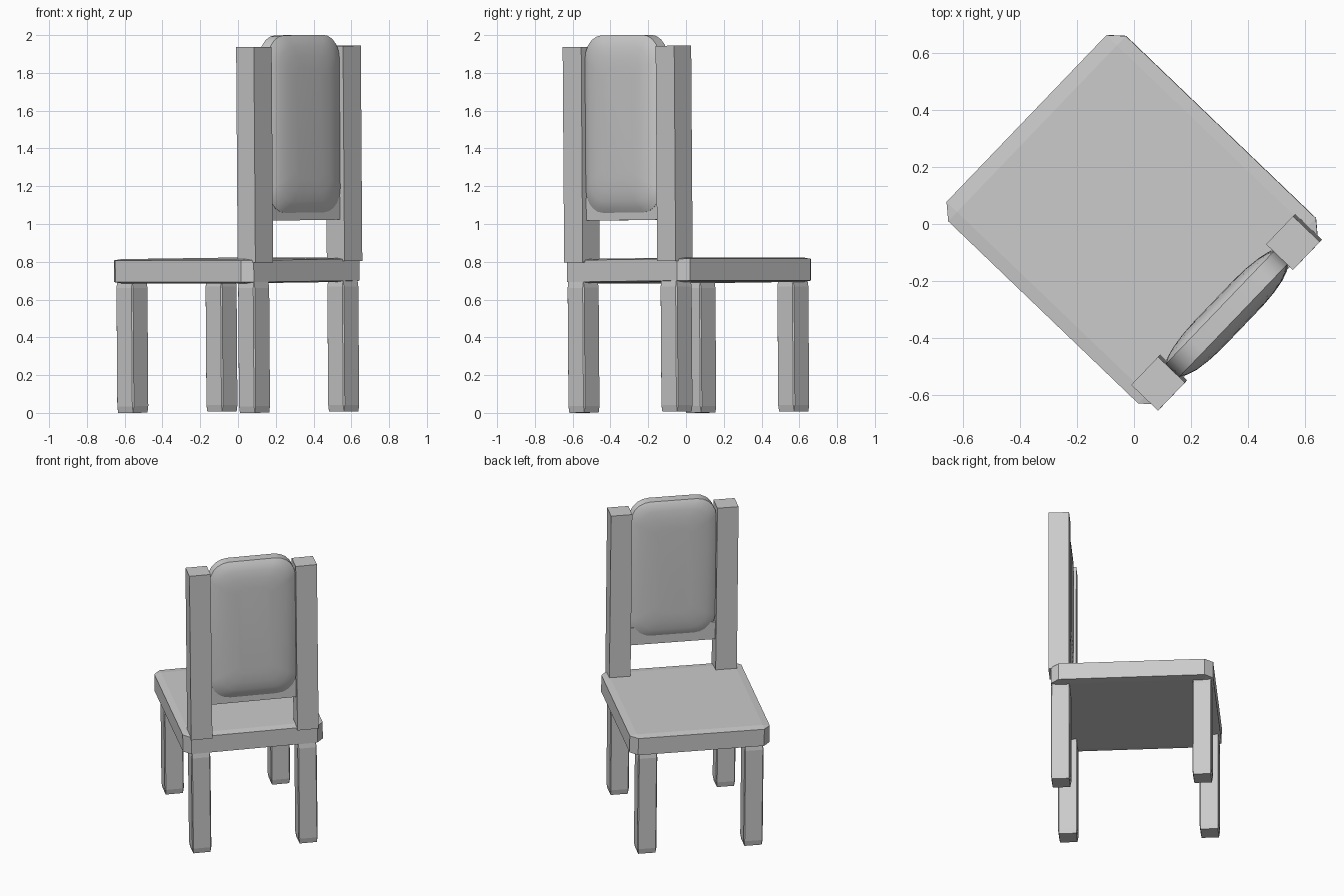
import bpy, bmesh
from math import radians, cos, sin, pi
from mathutils import Matrix, Vector

if "Cube" in bpy.data.objects:
    bpy.data.objects.remove(bpy.data.objects["Cube"])

# The whole chair is turned 46 degrees and leans very slightly
TURN = (Matrix.Rotation(0.007, 4, 'X') @ Matrix.Rotation(-0.007, 4, 'Y')
        @ Matrix.Rotation(radians(46.2), 4, 'Z'))
CX = 0.012  # chair's centre line across its width


def finish(bm, name):
    bmesh.ops.recalc_face_normals(bm, faces=bm.faces)
    bm.transform(TURN)
    me = bpy.data.meshes.new(name)
    bm.to_mesh(me)
    bm.free()
    ob = bpy.data.objects.new(name, me)
    bpy.context.collection.objects.link(ob)
    return ob


def box(name, lo, hi, bevel=0.0):
    """Box whose chamfer is proportional to its dimensions."""
    lo, hi = Vector(lo), Vector(hi)
    bm = bmesh.new()
    bmesh.ops.create_cube(bm, size=1)
    if bevel:
        bmesh.ops.bevel(bm, geom=bm.edges[:], offset=bevel, segments=1,
                        affect='EDGES', profile=0.5)
    size = hi - lo
    bm.transform(Matrix.Translation((lo + hi) / 2) @ Matrix.Diagonal((*size, 1)))
    return finish(bm, name)


def cushion(name, x0, x1, z0, z1, radius, rings):
    """Rounded rectangle lofted through (depth, inset) rings."""
    bm = bmesh.new()
    loops = []
    for y, inset in rings:
        r = max(radius - inset * 0.4, 0.02)
        corners = [(x1, z1, 0), (x0, z1, 1), (x0, z0, 2), (x1, z0, 3)]
        loop = []
        for x, z, q in corners:
            sx = 1 if x == x1 else -1
            sz = 1 if z == z1 else -1
            for i in range(6):
                a = (q + i / 5) * pi / 2
                loop.append(bm.verts.new((x - sx * (inset + r) + r * cos(a), y,
                                          z - sz * (inset + r) + r * sin(a))))
        loops.append(loop)
    n = len(loops[0])
    for a, b in zip(loops, loops[1:]):
        for i in range(n):
            j = (i + 1) % n
            bm.faces.new((a[i], a[j], b[j], b[i]))
    bm.faces.new(loops[0])
    bm.faces.new(loops[-1])
    return finish(bm, name)


# Seat
box("seat", (-0.435, -0.497, 0.69), (0.463, 0.527, 0.818), 0.05)

# Legs and back posts, left and right
for side, label in ((-1, "left"), (1, "right")):
    x = CX + side * 0.341
    for y, place in ((-0.437, "back"), (0.456, "front")):
        box(f"{place}_{label}_leg", (x - 0.061, y - 0.061, 0.004),
            (x + 0.061, y + 0.061, 0.70), 0.05)
    xp = x + 0.003
    box(f"{label}_back_post", (xp - 0.068, -0.513, 0.80), (xp + 0.068, -0.383, 1.94))

# Lower back rail between the posts
box("back_rail", (CX - 0.275, -0.483, 1.02), (CX + 0.28, -0.41, 1.14))

# Padded back, domed on both faces
pad = cushion("back_cushion", CX - 0.27, CX + 0.277, 1.06, 2.0, 0.125,
              [(-0.524, 0.17), (-0.52, 0.11), (-0.512, 0.06), (-0.50, 0.025),
               (-0.485, 0.0), (-0.42, 0.0), (-0.408, 0.02), (-0.398, 0.06),
               (-0.391, 0.11), (-0.388, 0.17)])
bpy.context.view_layer.objects.active = pad
pad.select_set(True)
bpy.ops.object.shade_smooth_by_angle(angle=radians(35))
